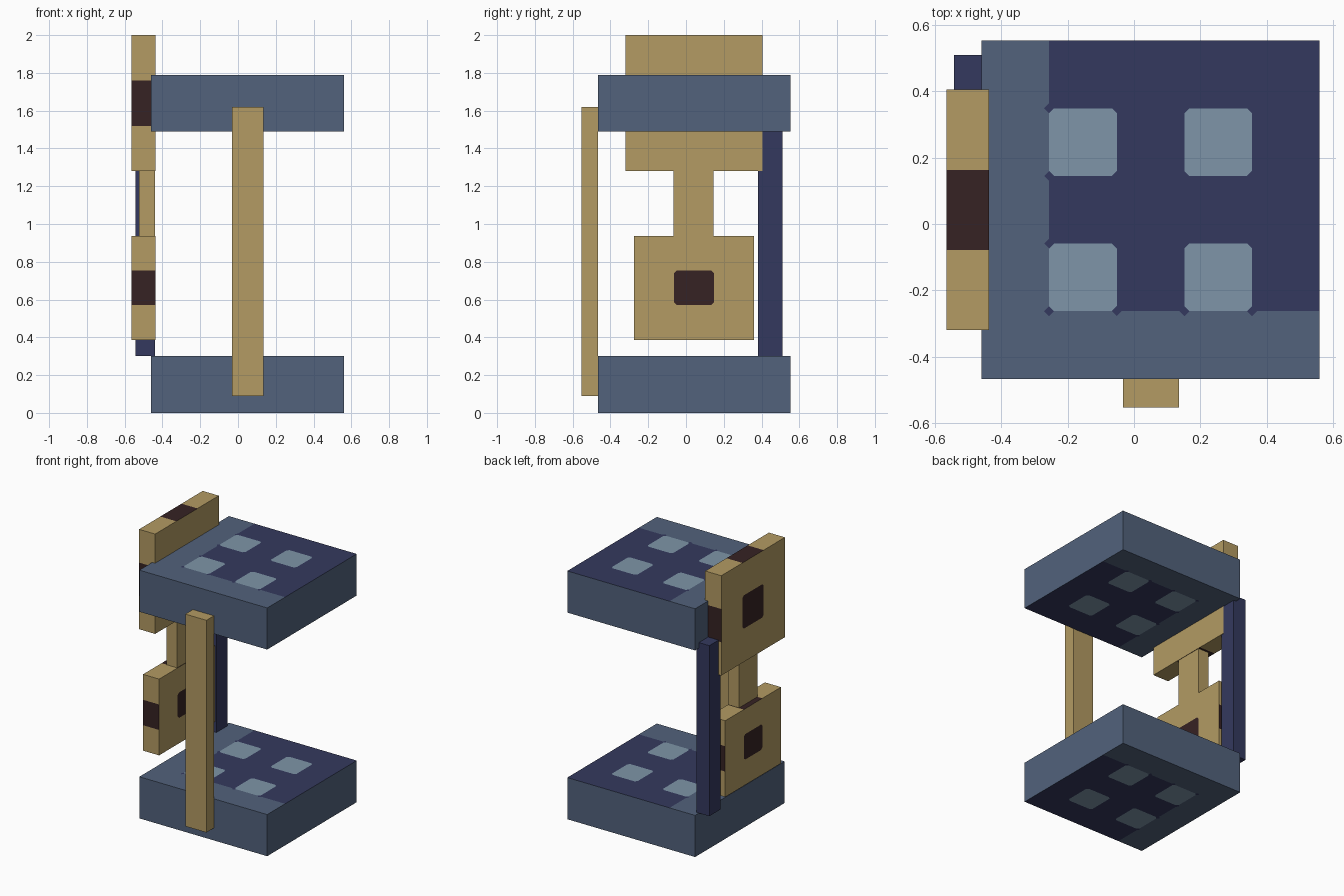
import bpy
import bmesh
from mathutils import Vector

cube = bpy.data.objects.get("Cube")
if cube:
    bpy.data.objects.remove(cube, do_unlink=True)


def material(name, *rgb):
    """Flat material from 8-bit sRGB values."""
    colour = [((c / 255 + 0.055) / 1.055) ** 2.4 for c in rgb] + [1.0]
    mat = bpy.data.materials.new(name)
    mat.use_nodes = True
    mat.diffuse_color = colour
    mat.node_tree.nodes["Principled BSDF"].inputs["Base Color"].default_value = colour
    return mat


SLATE = material("slate blue", 82, 98, 124)
NAVY = material("navy", 52, 57, 94)
PALE = material("pale blue", 126, 149, 168)
TAN = material("tan", 179, 155, 99)
BROWN = material("dark brown", 54, 34, 35)


def box(name, low, high, mats, cuts=(1, 1, 1), rule=None, corner=0.015):
    """Box cut into cells per axis; rule picks each face's material index."""
    low, high = Vector(low), Vector(high)
    size = high - low
    bm = bmesh.new()
    bmesh.ops.create_cube(bm, size=1)
    for v in bm.verts:
        v.co = Vector(l + (c + 0.5) * s for l, c, s in zip(low, v.co, size))
    for axis, count in enumerate(cuts):
        normal = Vector((0, 0, 0))
        normal[axis] = 1
        for i in range(1, count):
            bmesh.ops.bisect_plane(bm, geom=bm.verts[:] + bm.edges[:] + bm.faces[:],
                                   plane_co=low + size * (i / count), plane_no=normal)
    # Soften the corners of cells that lie inside a flat face
    bm.normal_update()
    inner = [v for v in bm.verts if len(v.link_edges) == 4
             and all(f.normal.dot(v.link_faces[0].normal) > 0.99 for f in v.link_faces)]
    if inner:
        bmesh.ops.bevel(bm, geom=inner, offset=corner, segments=1, affect='VERTICES')
    bm.normal_update()
    if rule:
        for f in bm.faces:
            c = f.calc_center_median() - low
            f.material_index = rule(f.normal, [c[a] / size[a] for a in range(3)])
    mesh = bpy.data.meshes.new(name)
    bm.to_mesh(mesh)
    bm.free()
    for mat in mats:
        mesh.materials.append(mat)
    obj = bpy.data.objects.new(name, mesh)
    bpy.context.collection.objects.link(obj)
    return obj


def slab_rule(normal, frac):
    """Slate border on two edges, pale squares on a navy field."""
    if abs(normal.z) < 0.5:
        return 0
    i, j = frac[0] * 5, frac[1] * 5
    if normal.z < 0:
        j = 5 - j
    if min(i, j) < 0.9:
        return 0
    return 2 if all(abs(abs(k - 2.5) - 1) < 0.2 for k in (i, j)) else 1


def panel_rule(normal, frac):
    """Dark middle third on every side."""
    return int(all(abs(normal[a]) > 0.5 or abs(frac[a] - 0.5) < 0.1 for a in (1, 2)))


# Base and top slabs
for name, z in (("lower_slab", 0), ("upper_slab", 1.49)):
    box(name, (-0.46, -0.467, z), (0.56, 0.553, z + 0.3),
        (SLATE, NAVY, PALE), (5, 5, 1), slab_rule)

# Side panels joined by a neck
box("upper_panel", (-0.565, -0.32, 1.28), (-0.437, 0.405, 2), (TAN, BROWN), (1, 3, 3), panel_rule)
box("lower_panel", (-0.565, -0.275, 0.387), (-0.437, 0.36, 0.937), (TAN, BROWN), (1, 3, 3), panel_rule)
box("panel_neck", (-0.525, -0.065, 0.937), (-0.44, 0.145, 1.28), (TAN,))

# Upright posts
box("front_post", (-0.033, -0.553, 0.09), (0.135, -0.467, 1.62), (TAN,))
box("back_post", (-0.543, 0.382, 0.3), (-0.44, 0.51, 1.53), (NAVY,))
